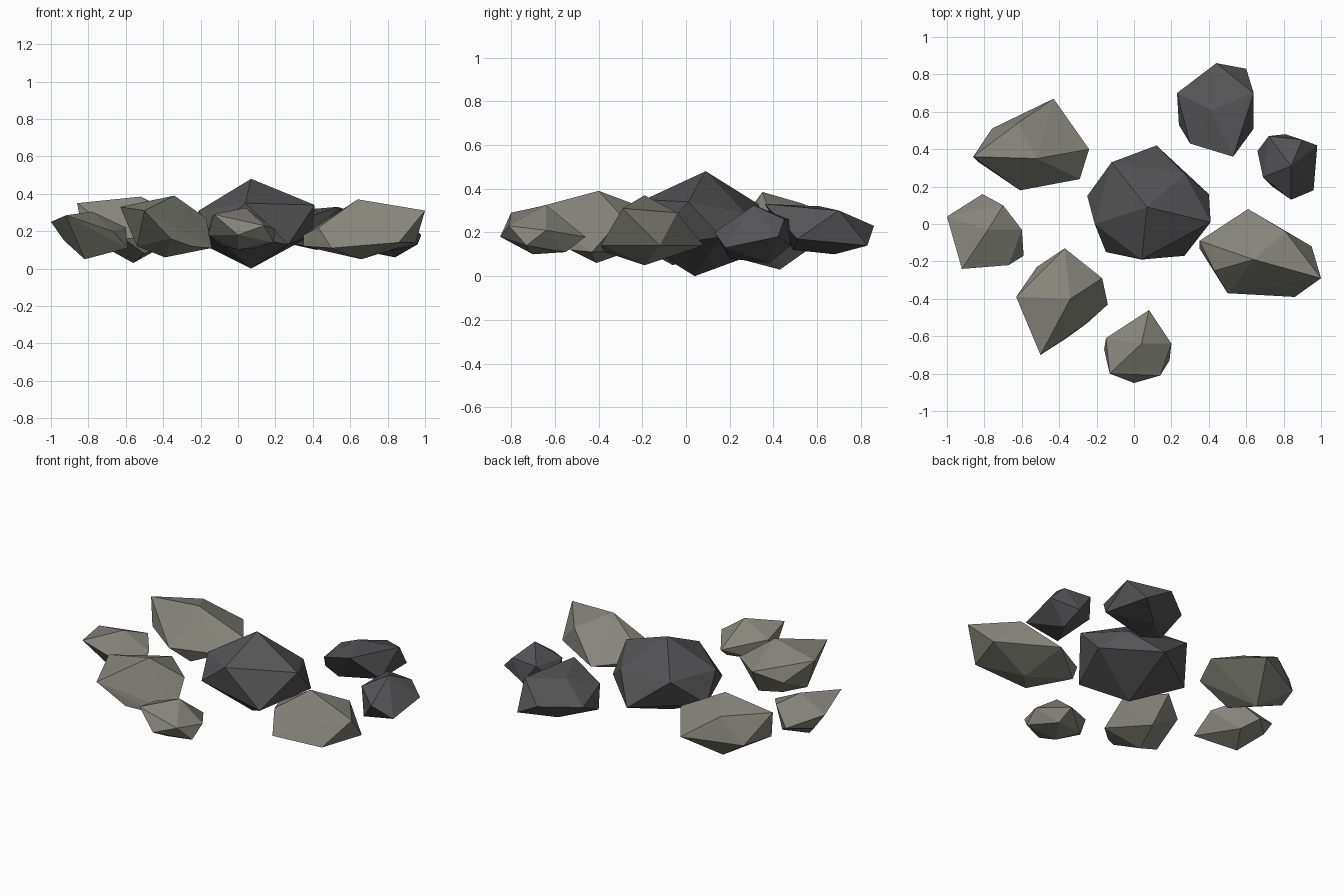
import bpy
import bmesh

default_cube = bpy.data.objects.get("Cube")
if default_cube:
    bpy.data.objects.remove(default_cube, do_unlink=True)


def make_material(name, color):
    material = bpy.data.materials.new(name)
    material.use_nodes = True
    material.diffuse_color = color
    shader = material.node_tree.nodes["Principled BSDF"]
    shader.inputs["Base Color"].default_value = color
    shader.inputs["Roughness"].default_value = .9
    return material


pale_stone = make_material("warm grey stone", (.235, .235, .2, 1))
dark_stone = make_material("dark grey stone", (.088, .088, .092, 1))


def make_rock(name, material, crown, rim, base):
    """Wrap a faceted skin around the crown, rim and base corners of a rock."""
    mesh = bpy.data.meshes.new(name)
    bm = bmesh.new()
    for corner in crown + rim + base:
        bm.verts.new(corner)
    hull = bmesh.ops.convex_hull(bm, input=list(bm.verts))
    loose = {v for v in hull["geom_interior"] + hull["geom_unused"]
             if isinstance(v, bmesh.types.BMVert)}
    bmesh.ops.delete(bm, geom=list(loose), context="VERTS")
    bmesh.ops.recalc_face_normals(bm, faces=list(bm.faces))
    for face in bm.faces:
        face.smooth = False
    bm.to_mesh(mesh)
    bm.free()
    mesh.materials.append(material)
    rock = bpy.data.objects.new(name, mesh)
    bpy.context.collection.objects.link(rock)
    return rock


# Large boulder in the middle
make_rock(
    "centre_boulder", dark_stone,
    crown=[(.07, .09, .48)],
    rim=[(.41, .01, .34), (.04, -.19, .35), (-.21, 0, .31),
         (-.12, .33, .33), (.27, .27, .29)],
    base=[(.4, .16, .18), (.27, -.17, .13), (-.15, -.15, .2),
          (-.25, .15, .16), (.12, .42, .14), (.07, .04, 0)])

# Two dark rocks behind and to the left of the boulder
make_rock(
    "back_rock", dark_stone,
    crown=[(.53, .36, .33), (.41, .61, .32), (.64, .7, .3)],
    rim=[(.23, .7, .22), (.44, .86, .23), (.3, .43, .25)],
    base=[(.6, .83, .14), (.24, .53, .14), (.64, .51, .17),
          (.42, .68, .1), (.36, .49, .12)])

make_rock(
    "left_small_rock", dark_stone,
    crown=[(.84, .31, .325)],
    rim=[(.9, .45, .26), (.72, .47, .26), (.69, .25, .24),
         (.84, .13, .2)],
    base=[(.98, .42, .18), (.96, .18, .13), (.81, .48, .14),
          (.66, .39, .17), (.74, .2, .08), (.84, .38, .06)])

# Pale rocks around the other sides
make_rock(
    "back_right_rock", pale_stone,
    crown=[(-.52, .35, .385), (-.86, .36, .35), (-.62, .54, .33)],
    rim=[(-.24, .4, .24), (-.29, .24, .18), (-.61, .18, .16),
         (-.43, .67, .2)],
    base=[(-.76, .51, .17), (-.83, .33, .18), (-.5, .24, .08),
          (-.56, .43, .03)])

make_rock(
    "right_small_rock", pale_stone,
    crown=[(-.78, -.03, .305), (-.92, -.24, .285)],
    rim=[(-1, .04, .25), (-.7, .1, .26), (-.6, -.03, .22),
         (-.67, -.22, .2)],
    base=[(-.59, -.17, .11), (-.93, .05, .15), (-.81, .16, .16),
          (-.73, .08, .1), (-.82, -.06, .05)])

make_rock(
    "front_right_rock", pale_stone,
    crown=[(-.34, -.4, .39), (-.63, -.39, .33), (-.5, -.7, .31)],
    rim=[(-.37, -.13, .29), (-.17, -.29, .27), (-.52, -.23, .22),
         (-.36, -.61, .16)],
    base=[(-.14, -.43, .11), (-.25, -.53, .12), (-.54, -.44, .12),
          (-.34, -.24, .12), (-.39, -.41, .06)])

make_rock(
    "front_left_rock", pale_stone,
    crown=[(.64, -.19, .37), (1, -.29, .31), (.81, -.04, .29)],
    rim=[(.43, -.25, .22), (.35, -.09, .18), (.61, .08, .14)],
    base=[(.95, -.12, .14), (.86, -.39, .14), (.5, -.37, .11),
          (.35, -.13, .12), (.66, -.19, .05)])

make_rock(
    "front_small_rock", pale_stone,
    crown=[(.04, -.64, .325), (-.13, -.8, .29)],
    rim=[(.2, -.64, .21), (.14, -.81, .23), (-.15, -.61, .25),
         (.08, -.46, .18), (0, -.85, .18), (-.16, -.67, .18)],
    base=[(.19, -.73, .14), (-.08, -.58, .12), (.1, -.55, .11),
          (0, -.7, .1)])
